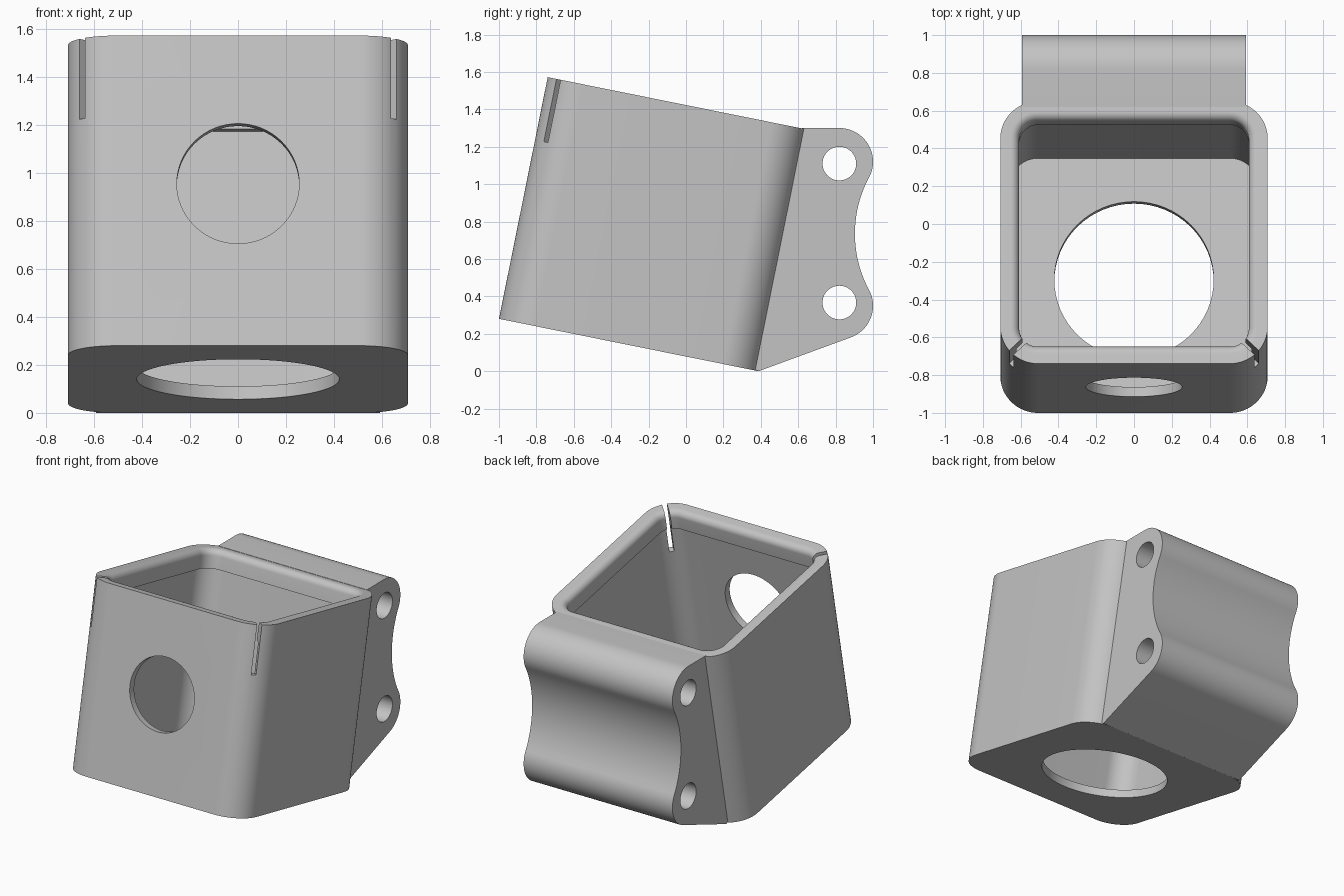
import bpy, bmesh, math
from mathutils import Matrix, Vector

if "Cube" in bpy.data.objects:
    bpy.data.objects.remove(bpy.data.objects["Cube"], do_unlink=True)

SIZE, HEIGHT, CORNER = 1.416, 1.318, 0.2     # cup outer width, height, corner radius
WALL, FLOOR, LIP, ROUND = 0.052, 0.055, 0.1, 0.045
TILT = math.radians(11.4)
PLACE = Matrix.Translation((0, -1, 0.28)) @ Matrix.Rotation(-TILT, 4, 'X') \
    @ Matrix.Translation((0, SIZE / 2, 0))

grey = bpy.data.materials.new("light grey")
grey.use_nodes = True
grey.diffuse_color = (0.55, 0.55, 0.55, 1)
grey.node_tree.nodes["Principled BSDF"].inputs["Base Color"].default_value = grey.diffuse_color


def make_object(name, bm):
    bmesh.ops.recalc_face_normals(bm, faces=bm.faces)
    mesh = bpy.data.meshes.new(name)
    bm.to_mesh(mesh)
    bm.free()
    mesh.materials.append(grey)
    obj = bpy.data.objects.new(name, mesh)
    bpy.context.collection.objects.link(obj)
    return obj


def activate(obj):
    bpy.ops.object.select_all(action='DESELECT')
    obj.select_set(True)
    bpy.context.view_layer.objects.active = obj


def cut(obj, bm):
    """Subtract a bmesh solid from an object."""
    cutter = make_object("cutter", bm)
    cutter.hide_render = True
    activate(obj)
    mod = obj.modifiers.new("cut", 'BOOLEAN')
    mod.operation, mod.solver, mod.object = 'DIFFERENCE', 'EXACT', cutter
    bpy.ops.object.modifier_apply(modifier=mod.name)
    bpy.data.objects.remove(cutter, do_unlink=True)


def cylinder(radius, depth, centre, axis=None):
    turn = Matrix.Rotation(math.pi / 2, 4, axis) if axis else Matrix()
    bm = bmesh.new()
    bmesh.ops.create_cone(bm, cap_ends=True, segments=64, radius1=radius, radius2=radius,
                          depth=depth, matrix=Matrix.Translation(centre) @ turn)
    return bm


def smooth(obj):
    activate(obj)
    bpy.ops.object.shade_smooth_by_angle(angle=math.radians(30))


def arc(cy, cz, r, start, end, steps=20):
    return [(cy + r * math.cos(math.radians(start + (end - start) * i / steps)),
             cz + r * math.sin(math.radians(start + (end - start) * i / steps)))
            for i in range(steps + 1)]


def rounded_square(bm, inset, z):
    c, pts = SIZE / 2 - CORNER, []
    for k, (sx, sy) in enumerate([(1, 1), (-1, 1), (-1, -1), (1, -1)]):
        pts += arc(sx * c, sy * c, CORNER - inset, 90 * k, 90 * k + 90, 16)
    return [bm.verts.new((x, y, z)) for x, y in pts]


# Cup: outer wall, rounded rim, inner lip, recessed wall and floor
levels = [(0, 0), (0, HEIGHT)]
levels += [(LIP - ROUND + ROUND * math.sin(t), HEIGHT - ROUND + ROUND * math.cos(t))
           for t in [math.pi / 2 * i / 8 for i in range(9)]]
levels += [(LIP, 1.186), (WALL, 1.186), (WALL, FLOOR)]
bm = bmesh.new()
rings = [rounded_square(bm, inset, z) for inset, z in levels]
for a, b in zip(rings, rings[1:]):
    for i in range(len(a)):
        j = (i + 1) % len(a)
        bm.faces.new((a[i], a[j], b[j], b[i]))
bm.faces.new(rings[0])
bm.faces.new(rings[-1])
cup = make_object("cup", bm)

# Drain hole in the floor and round window in the front wall
cut(cup, cylinder(0.422, 0.4, (0, 0, 0)))
cut(cup, cylinder(0.255, 0.4, (0, -SIZE / 2, 0.689), 'X'))

# Diagonal slits in the two front corners of the rim
mid = SIZE / 2 - CORNER + CORNER * math.sqrt(0.5)
for side in (-1, 1):
    bm = bmesh.new()
    bmesh.ops.create_cube(bm, size=1, matrix=Matrix.Translation((side * mid, -mid, 1.176))
                          @ Matrix.Rotation(-side * math.pi / 4, 4, 'Z')
                          @ Matrix.Diagonal((0.4, 0.032, 0.4, 1)))
    cut(cup, bm)
cup.data.transform(PLACE)
smooth(cup)

# Mounting bracket: side profile with two lobes and a concave back
profile = [(0.362, 0.012), (0.388, 0.0)]
profile += arc(0.82, 0.35, 0.18, -70.5, 28)
profile += arc(1.54, 0.735, 0.637, 208, 152)[1:-1]
profile += arc(0.82, 1.12, 0.18, -28, 90)
profile += [(0.62, 1.30)]
bm = bmesh.new()
base = bm.faces.new([bm.verts.new((-0.592, y, z)) for y, z in profile])
side = bmesh.ops.extrude_face_region(bm, geom=[base])
bmesh.ops.translate(bm, vec=Vector((1.184, 0, 0)),
                    verts=[v for v in side["geom"] if isinstance(v, bmesh.types.BMVert)])
bracket = make_object("mounting_bracket", bm)

# Bolt holes running across the bracket
for z in (0.367, 1.11):
    cut(bracket, cylinder(0.09, 2, (0, 0.82, z), 'Y'))
smooth(bracket)
